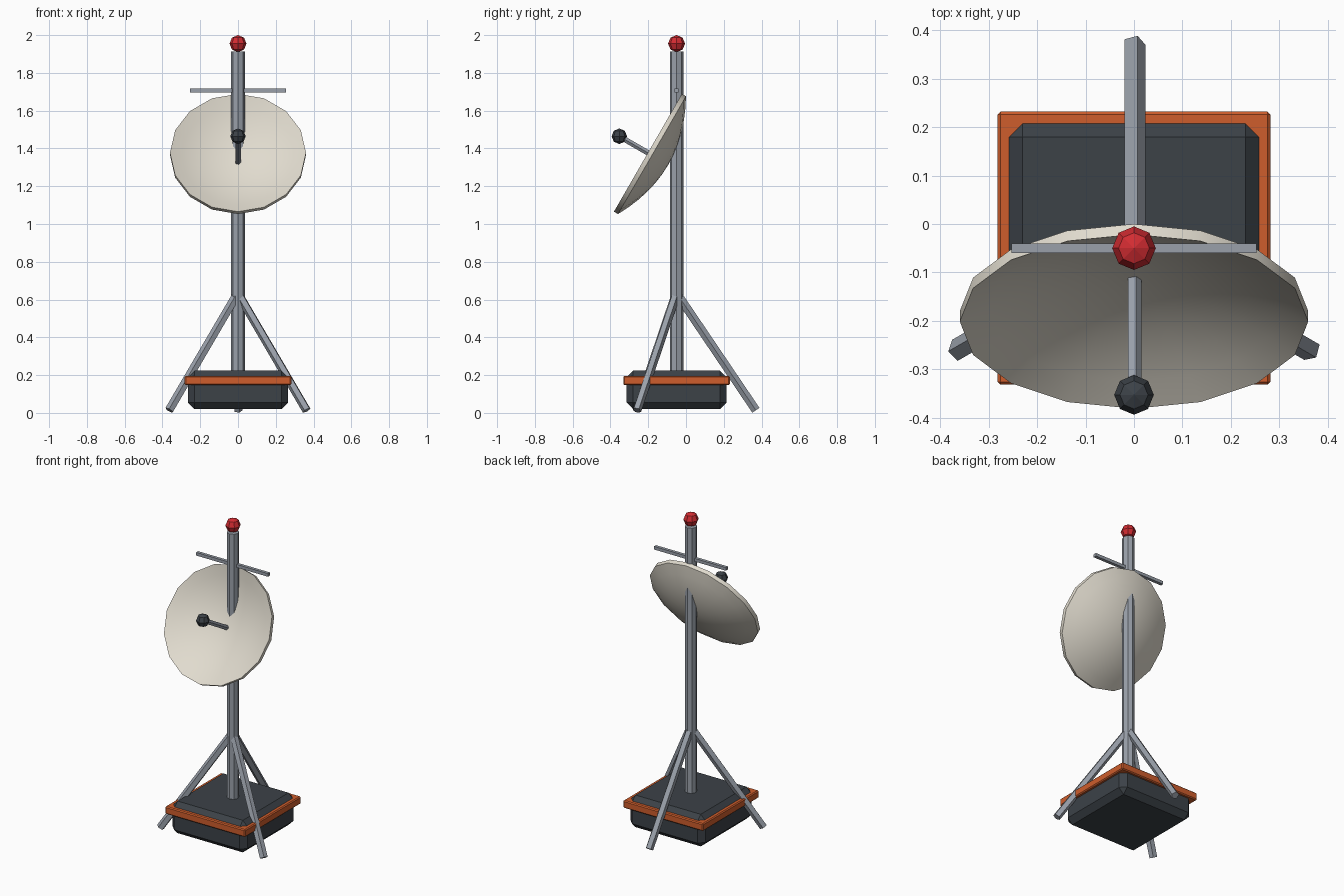
import bpy, bmesh, math
from mathutils import Vector, Matrix, Euler

cube = bpy.data.objects.get("Cube")
if cube:
    bpy.data.objects.remove(cube, do_unlink=True)


def material(name, rgb, rough=0.6):
    m = bpy.data.materials.new(name)
    m.use_nodes = True
    m.diffuse_color = (*rgb, 1)
    shader = m.node_tree.nodes["Principled BSDF"]
    shader.inputs["Base Color"].default_value = (*rgb, 1)
    shader.inputs["Roughness"].default_value = rough
    return m


STEEL = material("grey steel", (0.32, 0.35, 0.40))
DARK = material("dark slate", (0.045, 0.054, 0.064))
ORANGE = material("orange", (0.62, 0.11, 0.025))
CREAM = material("cream white", (0.75, 0.71, 0.62))
RED = material("signal red", (0.65, 0.025, 0.032))


def add(name, bm, mat):
    bmesh.ops.recalc_face_normals(bm, faces=bm.faces)
    mesh = bpy.data.meshes.new(name)
    bm.to_mesh(mesh)
    bm.free()
    mesh.materials.append(mat)
    obj = bpy.data.objects.new(name, mesh)
    bpy.context.collection.objects.link(obj)
    return obj


def box(name, centre, size, mat, bevel=0):
    bm = bmesh.new()
    bmesh.ops.create_cube(bm, size=1, matrix=Matrix.LocRotScale(centre, None, Vector(size)))
    if bevel:
        bmesh.ops.bevel(bm, geom=bm.edges[:], offset=bevel, segments=1, affect='EDGES')
    return add(name, bm, mat)


def rod(name, start, end, radius, sides, mat):
    start, end = Vector(start), Vector(end)
    d = end - start
    turn = Euler((0, math.acos(d.z / d.length), math.atan2(d.y, d.x)))
    bm = bmesh.new()
    bmesh.ops.create_cone(bm, cap_ends=True, segments=sides, radius1=radius, radius2=radius,
                          depth=d.length,
                          matrix=Matrix.LocRotScale((start + end) / 2, turn, None))
    return add(name, bm, mat)


def ball(name, centre, radius, mat):
    bm = bmesh.new()
    bmesh.ops.create_uvsphere(bm, u_segments=8, v_segments=4, radius=radius,
                              matrix=Matrix.Translation(centre))
    return add(name, bm, mat)


MAST_Y = -0.05

# Base case with its trim band
box("base_case", Vector((0, MAST_Y, 0.122)), (0.528, 0.528, 0.204), DARK, 0.034)
box("base_trim", Vector((0, MAST_Y, 0.172)), (0.564, 0.564, 0.048), ORANGE, 0.006)

# Mast, beacon and crossbar
rod("mast", (0, MAST_Y, 0.1), (0, MAST_Y, 1.912), 0.036, 8, STEEL)
ball("beacon", (0, MAST_Y, 1.955), 0.045, RED)
box("crossbar", Vector((0, MAST_Y, 1.707)), (0.506, 0.02, 0.02), STEEL)

# Tripod legs
for name, degrees in (("back_leg", 90), ("right_leg", 210), ("left_leg", 330)):
    a = math.radians(degrees)
    foot = (0.42 * math.cos(a), MAST_Y + 0.42 * math.sin(a), 0.014)
    rod(name, foot, (0, MAST_Y, 0.635), 0.024, 5, STEEL)

# Dish: parabolic shell spun around its axis, then tilted upward
RADIUS, DEPTH, WALL, RINGS = 0.36, 0.10, 0.025, 6
AXIS = Vector((0, -math.cos(math.radians(30)), math.sin(math.radians(30))))
VERTEX = Vector((0, -0.115, 1.327))
radii = [RADIUS * i / RINGS for i in range(RINGS + 1)]
inner = [(r, 0, DEPTH * (r / RADIUS) ** 2) for r in radii]
outer = [(r, 0, z - WALL) for r, _, z in reversed(inner)]
bm = bmesh.new()
points = [bm.verts.new(p) for p in inner + outer]
edges = [bm.edges.new(pair) for pair in zip(points, points[1:])]
bmesh.ops.spin(bm, geom=points + edges, cent=(0, 0, 0), axis=(0, 0, 1),
               angle=math.tau, steps=16, use_merge=True)
bmesh.ops.remove_doubles(bm, verts=bm.verts[:], dist=0.0005)
tilt = Matrix.Rotation(math.radians(60), 4, 'X')
bmesh.ops.transform(bm, matrix=Matrix.Translation(VERTEX) @ tilt, verts=bm.verts[:])
dish = add("dish", bm, CREAM)
bpy.ops.object.select_all(action='DESELECT')
dish.select_set(True)
bpy.context.view_layer.objects.active = dish
bpy.ops.object.shade_smooth_by_angle(angle=math.radians(35))

# Feed arm and receiver
receiver = VERTEX + AXIS * 0.275
rod("feed_arm", VERTEX - AXIS * 0.01, receiver, 0.015, 5, STEEL)
ball("receiver", receiver, 0.041, DARK)
